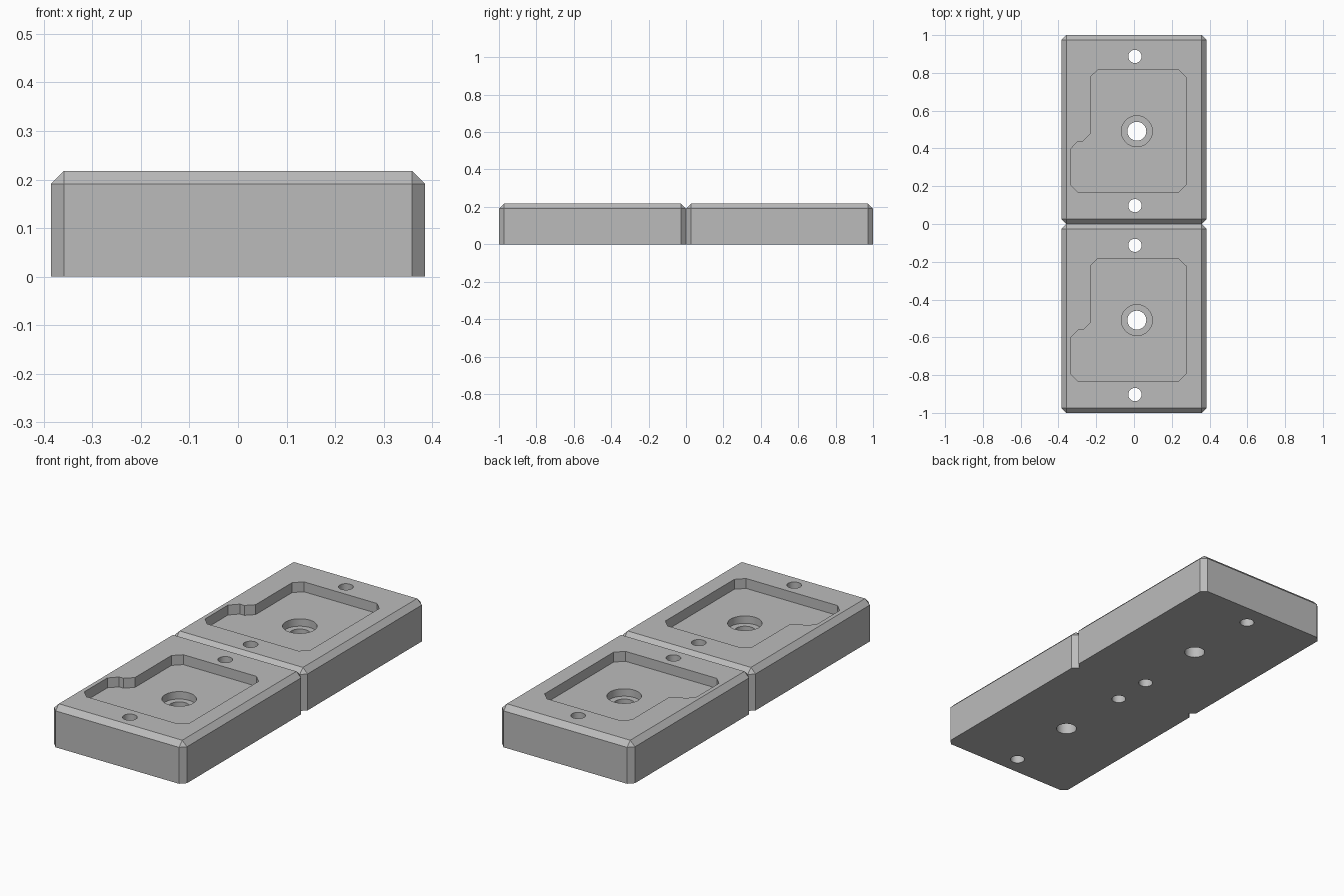
import bpy, bmesh, math

cube = bpy.data.objects.get("Cube")
if cube:
    bpy.data.objects.remove(cube, do_unlink=True)

HALF_W, HEIGHT, CHAMFER = 0.385, 0.218, 0.027
POCKET_Z, BORE_Z = 0.166, 0.127

grey = bpy.data.materials.new("plain grey")
grey.use_nodes = True
colour = (0.5, 0.5, 0.5, 1)
grey.diffuse_color = colour
grey.node_tree.nodes["Principled BSDF"].inputs["Base Color"].default_value = colour


def prism(name, outline, z0, z1, chamfer=0):
    """Extrude an outline; optionally chamfer every edge except the bottom ones."""
    bm = bmesh.new()
    base = bm.faces.new([bm.verts.new((x, y, z0)) for x, y in outline])
    top = bmesh.ops.extrude_face_region(bm, geom=[base], use_keep_orig=True)
    for v in top["geom"]:
        if isinstance(v, bmesh.types.BMVert):
            v.co.z = z1
    bmesh.ops.recalc_face_normals(bm, faces=bm.faces)
    if chamfer:
        edges = [e for e in bm.edges if max(v.co.z for v in e.verts) > z0 + 0.01]
        bmesh.ops.bevel(bm, geom=edges, offset=chamfer, segments=1,
                        profile=0.5, affect='EDGES')
    mesh = bpy.data.meshes.new(name)
    bm.to_mesh(mesh)
    bm.free()
    mesh.materials.append(grey)
    obj = bpy.data.objects.new(name, mesh)
    bpy.context.collection.objects.link(obj)
    return obj


def circle(x, y, r, n=48):
    return [(x + r * math.cos(math.tau * i / n), y + r * math.sin(math.tau * i / n))
            for i in range(n)]


def cut(target, outline, z0, z1):
    cutter = prism("cutter", outline, z0, z1)
    cutter.hide_render = True
    mod = target.modifiers.new("cut", 'BOOLEAN')
    mod.operation, mod.solver, mod.object = 'DIFFERENCE', 'EXACT', cutter
    bpy.context.view_layer.objects.active = target
    bpy.ops.object.modifier_apply(modifier=mod.name)
    bpy.data.objects.remove(cutter, do_unlink=True)


# Chamfered block
block = prism("rear_block", [(-HALF_W, 0), (HALF_W, 0), (HALF_W, 1), (-HALF_W, 1)],
              0, HEIGHT, CHAMFER)

# Stepped pocket with clipped corners
pocket = [(-0.296, 0.167), (0.234, 0.167), (0.275, 0.207), (0.275, 0.778),
          (0.234, 0.818), (-0.19, 0.818), (-0.231, 0.778), (-0.231, 0.476),
          (-0.27, 0.438), (-0.296, 0.438), (-0.336, 0.397), (-0.336, 0.207)]
cut(block, pocket, POCKET_Z, 0.3)

# Counterbored centre hole and two end holes
cut(block, circle(0.015, 0.491, 0.082), BORE_Z, 0.25)
for x, y, r in [(0.015, 0.491, 0.05), (0.005, 0.887, 0.035), (0.005, 0.097, 0.035)]:
    cut(block, circle(x, y, r), -0.1, 0.3)

bpy.ops.object.select_all(action='DESELECT')
block.select_set(True)
bpy.context.view_layer.objects.active = block
bpy.ops.object.shade_smooth_by_angle(angle=math.radians(25))

# Matching front block
front = block.copy()
front.name = "front_block"
front.location.y = -1
bpy.context.collection.objects.link(front)
